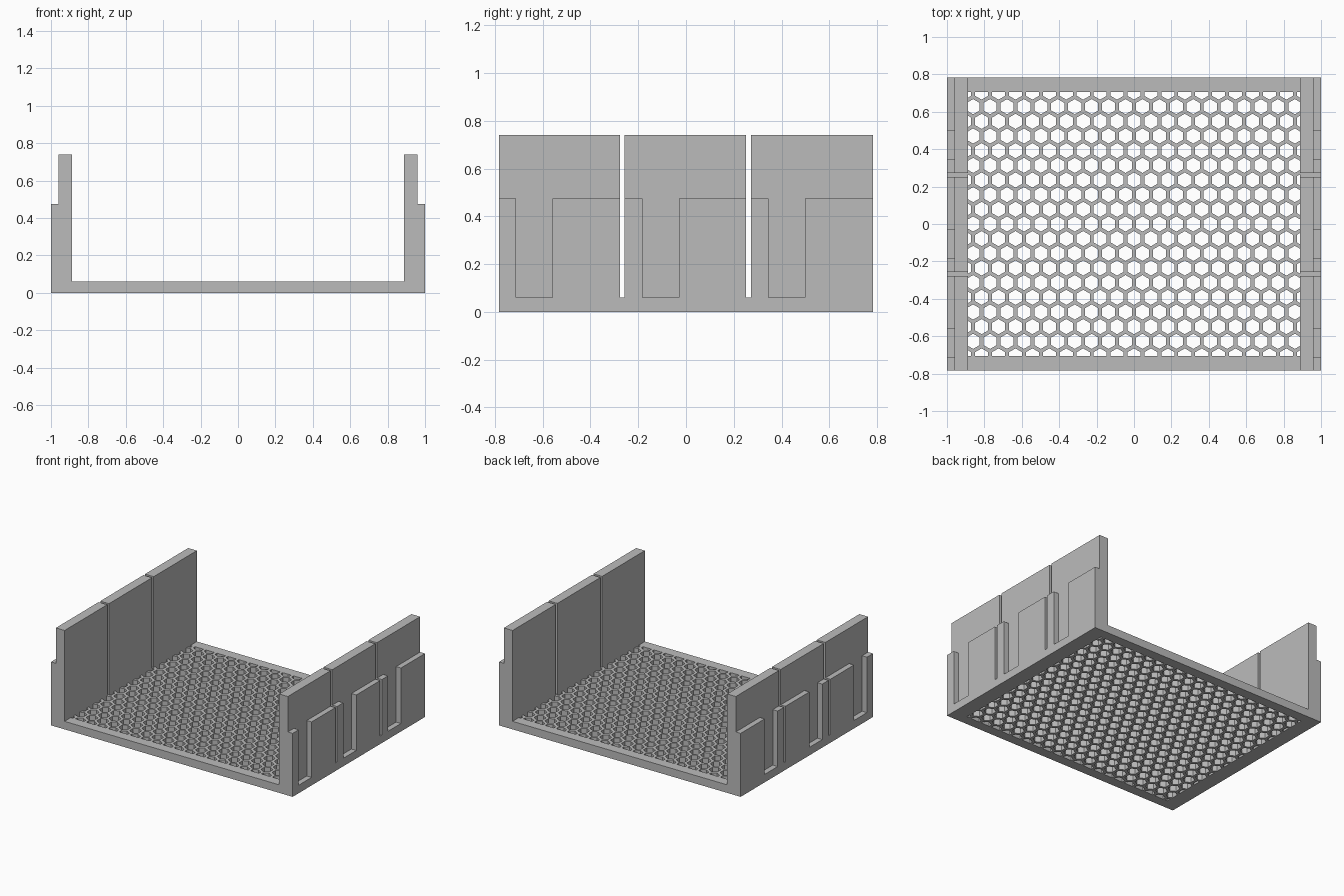
import bpy
import bmesh
import math
from mathutils import Vector

old = bpy.data.objects.get("Cube")
if old:
    bpy.data.objects.remove(old, do_unlink=True)

grey = bpy.data.materials.new("plain_grey")
grey.use_nodes = True
colour = (0.5, 0.5, 0.5, 1)
grey.diffuse_color = colour
grey.node_tree.nodes["Principled BSDF"].inputs["Base Color"].default_value = colour

# Main sizes
HALF_DEPTH = 0.782
FLOOR = 0.06
INNER_X = 0.888
PANEL_X = 0.96
RIB_TOP = 0.475
WALL_TOP = 0.74
OPEN_Y = 0.707


def make_object(name, bm):
    bmesh.ops.recalc_face_normals(bm, faces=bm.faces)
    mesh = bpy.data.meshes.new(name)
    bm.to_mesh(mesh)
    bm.free()
    mesh.materials.append(grey)
    obj = bpy.data.objects.new(name, mesh)
    bpy.context.scene.collection.objects.link(obj)
    return obj


def add_box(bm, low, high):
    low, high = Vector(low), Vector(high)
    made = bmesh.ops.create_cube(bm, size=1)
    for v in made["verts"]:
        v.co = (low + high) / 2 + v.co * (high - low)


def cut(obj, boxes):
    """Subtract a set of separate boxes from the object."""
    bm = bmesh.new()
    for low, high in boxes:
        add_box(bm, low, high)
    cutter = make_object("cutter", bm)
    cutter.hide_render = True
    mod = obj.modifiers.new("cut", "BOOLEAN")
    mod.operation = "DIFFERENCE"
    mod.solver = "EXACT"
    mod.object = cutter
    graph = bpy.context.evaluated_depsgraph_get()
    result = bpy.data.meshes.new_from_object(obj.evaluated_get(graph))
    obj.modifiers.clear()
    obj.data = result
    bpy.data.objects.remove(cutter, do_unlink=True)


# Tray frame: U profile with stepped walls, extruded from front to back
half = [(1, 0), (1, RIB_TOP), (PANEL_X, RIB_TOP), (PANEL_X, WALL_TOP),
        (INNER_X, WALL_TOP), (INNER_X, FLOOR)]
profile = half + [(-x, z) for x, z in reversed(half)]
bm = bmesh.new()
face = bm.faces.new([bm.verts.new((x, -HALF_DEPTH, z)) for x, z in profile])
swept = bmesh.ops.extrude_face_region(bm, geom=[face], use_keep_orig=True)
moved = [g for g in swept["geom"] if isinstance(g, bmesh.types.BMVert)]
bmesh.ops.translate(bm, verts=moved, vec=(0, 2 * HALF_DEPTH, 0))
frame = make_object("tray_frame", bm)

# Floor opening
cut(frame, [((-INNER_X, -OPEN_Y, -0.1), (INNER_X, OPEN_Y, 0.2))])

# Thin slits that divide each wall into three panels
cut(frame, [((-1.1, y, FLOOR), (1.1, y + 0.02, 1)) for y in (-0.277, 0.252)])

# Recesses between the outer ribs, on both walls
recesses = []
for i in range(3):
    y = -0.711 + 0.528 * i
    for a, b in ((PANEL_X, 1.1), (-1.1, -PANEL_X)):
        recesses.append(((a, y, FLOOR), (b, y + 0.153, 0.6)))
cut(frame, recesses)

# Honeycomb floor: rings of struts around six-sided holes
ROW = 0.0784
PITCH = ROW * 2 / math.sqrt(3)
OUTER = PITCH / math.sqrt(3)
HOLE = OUTER * 0.775


def ring(bm, cx, cy, radius, z):
    return [bm.verts.new((cx + radius * math.sin(k * math.pi / 3),
                          cy + radius * math.cos(k * math.pi / 3), z))
            for k in range(6)]


bm = bmesh.new()
for row in range(-10, 11):
    for col in range(-11, 12):
        cx = (col + (row % 2 == 0) / 2) * PITCH
        cy = row * ROW
        loops = [ring(bm, cx, cy, r, z) for r, z in
                 ((OUTER, FLOOR), (HOLE, FLOOR), (HOLE, 0), (OUTER, 0))]
        for a, b in zip(loops, loops[1:]):
            for k in range(6):
                n = (k + 1) % 6
                bm.faces.new((a[k], a[n], b[n], b[k]))
bmesh.ops.remove_doubles(bm, verts=bm.verts, dist=0.0005)

# Trim the honeycomb to the opening
for normal, limit in (((1, 0, 0), INNER_X), ((-1, 0, 0), INNER_X),
                      ((0, 1, 0), OPEN_Y), ((0, -1, 0), OPEN_Y)):
    bmesh.ops.bisect_plane(bm, geom=bm.verts[:] + bm.edges[:] + bm.faces[:],
                           plane_co=Vector(normal) * limit, plane_no=normal,
                           clear_outer=True)
make_object("honeycomb_floor", bm)
